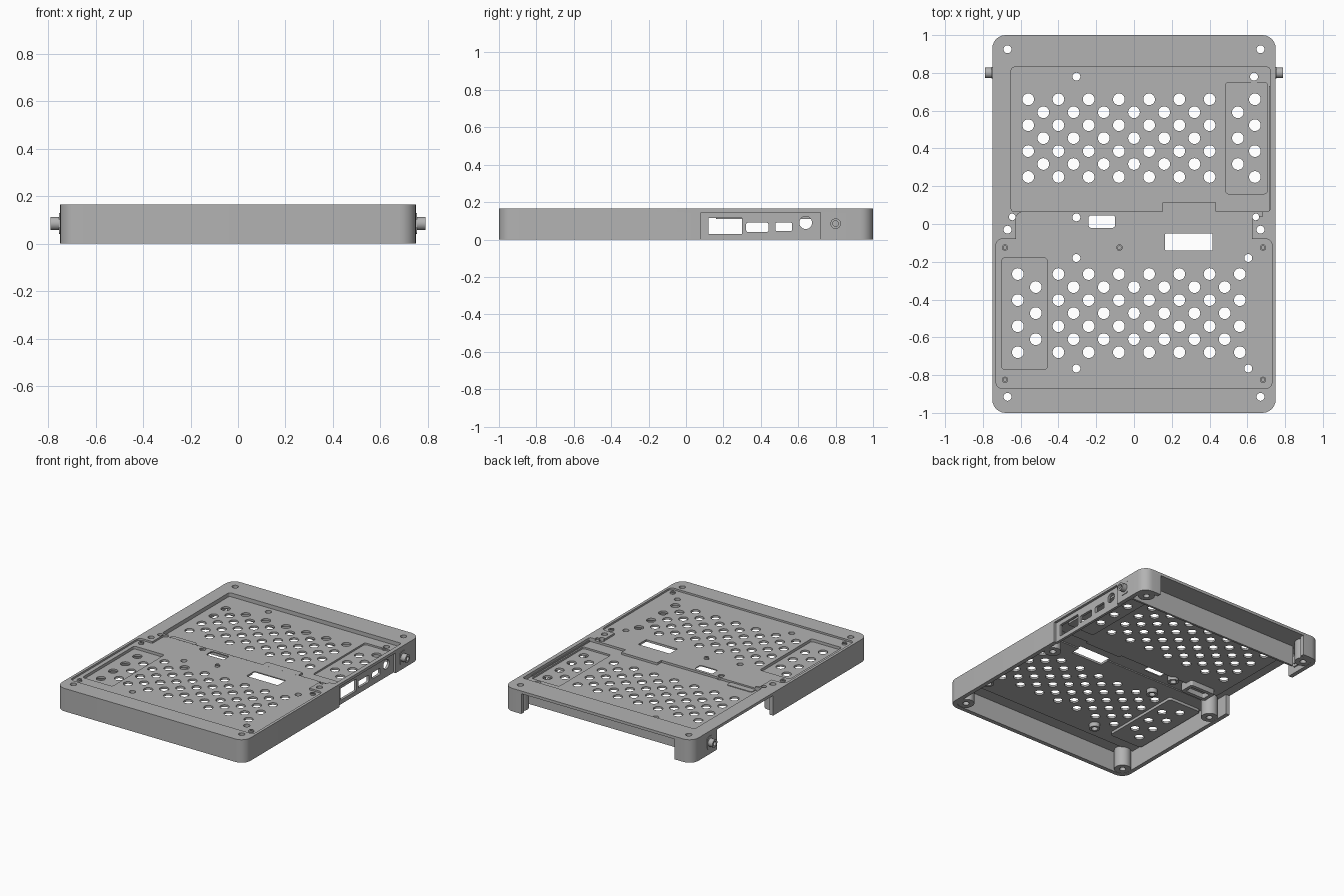
import bpy, bmesh, math
from mathutils import Matrix

cube = bpy.data.objects.get("Cube")
if cube:
    bpy.data.objects.remove(cube, do_unlink=True)

gray = bpy.data.materials.new("matte gray")
gray.use_nodes = True
gray.diffuse_color = (0.45, 0.45, 0.45, 1)
gray.node_tree.nodes["Principled BSDF"].inputs["Base Color"].default_value = (0.45, 0.45, 0.45, 1)


def rounded(x0, x1, y0, y1, r, seg=6):
    """Outline of a rounded rectangle."""
    pts = []
    corners = [(x1 - r, y1 - r), (x0 + r, y1 - r), (x0 + r, y0 + r), (x1 - r, y0 + r)]
    for k, (cx, cy) in enumerate(corners):
        for i in range(seg + 1):
            a = math.pi / 2 * (k + i / seg)
            pts.append((cx + r * math.cos(a), cy + r * math.sin(a)))
    return pts


def circle(x, y, r, n=24):
    return [(x + r * math.cos(2 * math.pi * i / n), y + r * math.sin(2 * math.pi * i / n)) for i in range(n)]


def prism(name, outlines, z0, z1, turn=None):
    """Extrude one or several separate outlines between two heights."""
    bm = bmesh.new()
    for pts in outlines:
        face = bm.faces.new([bm.verts.new((x, y, z0)) for x, y in pts])
        grown = bmesh.ops.extrude_face_region(bm, geom=[face])
        top = [v for v in grown["geom"] if isinstance(v, bmesh.types.BMVert)]
        bmesh.ops.translate(bm, verts=top, vec=(0, 0, z1 - z0))
    bmesh.ops.recalc_face_normals(bm, faces=bm.faces)
    if turn:
        bm.transform(turn)
    mesh = bpy.data.meshes.new(name)
    bm.to_mesh(mesh)
    bm.free()
    obj = bpy.data.objects.new(name, mesh)
    bpy.context.collection.objects.link(obj)
    mesh.materials.append(gray)
    return obj


def box(name, x0, x1, y0, y1, z0, z1):
    return prism(name, [[(x0, y0), (x1, y0), (x1, y1), (x0, y1)]], z0, z1)


def combine(obj, tool, op):
    """Apply a boolean and throw the tool away."""
    mod = obj.modifiers.new("bool", "BOOLEAN")
    mod.operation, mod.object, mod.solver = op, tool, "EXACT"
    graph = bpy.context.evaluated_depsgraph_get()
    graph.update()
    mesh = bpy.data.meshes.new_from_object(obj.evaluated_get(graph))
    obj.modifiers.clear()
    obj.data = mesh
    bpy.data.objects.remove(tool, do_unlink=True)


def add(obj, tool):
    combine(obj, tool, "UNION")


def cut(obj, tool):
    combine(obj, tool, "DIFFERENCE")


def grow(rect, m):
    return (rect[0] - m, rect[1] + m, rect[2] - m, rect[3] + m)


TOP = 0.165
UPPER = (-0.65, 0.72, 0.066, 0.83)
LOWER = (-0.73, 0.73, -0.87, -0.08)
NECK = (-0.625, 0.625, -0.2, 0.06)
TAB = (0.15, 0.435, 0.03, 0.115)
UPPER_POCKET = (0.485, 0.705, 0.16, 0.75)
LOWER_POCKET = (-0.70, -0.46, -0.77, -0.18)
corner_holes = [(sx * 0.67, y) for sx in (-1, 1) for y in (0.925, -0.03, -0.915)]
screws = [(-0.305, 0.78), (0.635, 0.78), (-0.305, 0.035), (-0.305, -0.18),
          (0.605, -0.18), (-0.305, -0.765), (0.605, -0.765)]

# Cover: rim slab with the two sunken floors and their pockets
cover = prism("cover", [rounded(-0.75, 0.75, -1, 1, 0.07)], 0.145, TOP)
add(cover, prism("t", [rounded(*grow(UPPER, 0.012), 0.02)], 0.123, 0.155))
add(cover, prism("t", [rounded(*grow(LOWER, 0.008), 0.03)], 0.137, 0.156))
add(cover, prism("t", [rounded(*UPPER_POCKET, 0.02)], 0.11, 0.13))
add(cover, prism("t", [rounded(*grow(LOWER_POCKET, 0.01), 0.02)], 0.118, 0.15))
cut(cover, prism("t", [rounded(*UPPER, 0.015)], 0.137, 0.2))
add(cover, prism("t", [rounded(*TAB, 0.006)], 0.126, 0.153))
for rect, r, z in ((LOWER, 0.03, 0.152), (NECK, 0.03, 0.152), (TAB, 0.006, 0.1521),
                   (UPPER_POCKET, 0.015, 0.125), (LOWER_POCKET, 0.015, 0.132)):
    cut(cover, prism("t", [rounded(*rect, r)], z, 0.2))
# The ridge between the floors is lowered to the front floor
cut(cover, box("t", -0.6, 0.68, 0.04, 0.08, 0.1522, 0.2))

# Collars beneath the screw holes and a socket frame beneath the middle
for x, y in screws:
    add(cover, prism("t", [circle(x, y, 0.036)], 0.105, 0.142 if y < 0.05 else 0.13))
frame = prism("t", [rounded(-0.6, -0.4, 0.0, 0.11, 0.015)], 0.085, 0.142)
cut(frame, prism("t", [rounded(-0.575, -0.425, 0.025, 0.085, 0.01)], 0.05, 0.12))
add(cover, frame)

# Staggered vents, screw holes and cable windows
holes = []
for row in range(7):
    odd = row % 2
    for i in range(7 - odd):
        x = 0.16 * i + 0.08 * odd
        holes += [circle(x - 0.56, 0.66 - 0.0685 * row, 0.031),
                  circle(x - 0.40, -0.265 - 0.069 * row, 0.031)]
    holes += [circle(0.55 if odd else 0.64, 0.66 - 0.0685 * row, 0.031),
              circle(-0.52 if odd else -0.615, -0.265 - 0.069 * row, 0.031)]
holes += [circle(x, y, 0.021) for x, y in screws + corner_holes]
holes += [circle(sx * 0.645, 0.037, 0.018) for sx in (-1, 1)]
holes += [rounded(-0.24, -0.1, -0.02, 0.045, 0.012), rounded(0.165, 0.415, -0.14, -0.05, 0.004)]
cut(cover, prism("t", holes, 0.0, 0.3))

# Outer walls with corner posts and open sides
walls = prism("outer_walls", [rounded(-0.75, 0.75, -1, 1, 0.07)], 0, 0.147)
cut(walls, prism("t", [rounded(-0.72, 0.72, -0.97, 0.97, 0.045)], -0.1, 0.3))
for x, y in corner_holes:
    add(walls, prism("t", [circle(x, y, 0.055)], 0.001, 0.146))
cut(walls, prism("t", [circle(x, y, 0.021) for x, y in corner_holes], -0.1, 0.3))
for sx in (-1, 1):
    cut(walls, box("t", sx * 0.735 - 0.05, sx * 0.735 + 0.05, 0.08, 0.72, -0.1, 0.1451))
cut(walls, box("t", -0.61, 0.61, 0.9, 1.1, -0.1, 0.1451))

# Panels with port openings; the turn maps outline (a, b) to upright planes
to_x = Matrix(((0, 0, 1, 0), (1, 0, 0, 0), (0, 1, 0, 0), (0, 0, 0, 1)))
to_y = Matrix(((1, 0, 0, 0), (0, 0, 1, 0), (0, 1, 0, 0), (0, 0, 0, 1)))
side_panel = box("side_port_panel", 0.715, 0.733, 0.07, 0.73, 0, 0.146)
ports = [rounded(0.12, 0.30, 0.03, 0.115, 0.003), rounded(0.322, 0.44, 0.04, 0.09, 0.008),
         rounded(0.478, 0.568, 0.045, 0.09, 0.008), circle(0.64, 0.09, 0.034)]
cut(side_panel, prism("t", ports, 0.5, 0.9, to_x))
back_panel = box("back_port_panel", -0.65, 0.72, 0.83, 0.845, 0, 0.146)
slots = [rounded(x - w, x + w, 0.085, 0.115, 0.01) for x, w in ((0.53, 0.05), (0.3, 0.06), (0.04, 0.09))]
cut(back_panel, prism("t", slots, 0.6, 1.1, to_y))

# Raised locating pegs on the front floor
pegs = []
for x, y in [(sx * 0.683, y) for sx in (-1, 1) for y in (-0.125, -0.825)] + [(-0.077, -0.125)]:
    peg = prism("locating_peg", [circle(x, y, 0.017, 16)], 0.14, 0.163)
    cut(peg, prism("t", [circle(x, y, 0.009, 16)], 0.152, 0.2))
    pegs.append(peg)

# Side lugs with a thin flange
lugs = []
for sx, side in ((1, "left"), (-1, "right")):
    ends = sorted((sx * 0.70, sx * 0.79))
    lug = prism(side + "_lug", [circle(0.8, 0.085, 0.028)], *ends, to_x)
    add(lug, prism("t", [rounded(0.77, 0.83, 0.04, 0.13, 0.012)], *sorted((sx * 0.71, sx * 0.754)), to_x))
    cut(lug, prism("t", [circle(0.8, 0.085, 0.015)], *sorted((sx * 0.77, sx * 0.85)), to_x))
    lugs.append(lug)

# Smooth round sides, keep hard edges
bpy.ops.object.select_all(action="DESELECT")
for obj in [cover, walls, side_panel, back_panel] + pegs + lugs:
    obj.select_set(True)
    bpy.context.view_layer.objects.active = obj
bpy.ops.object.shade_smooth_by_angle(angle=math.radians(30))
